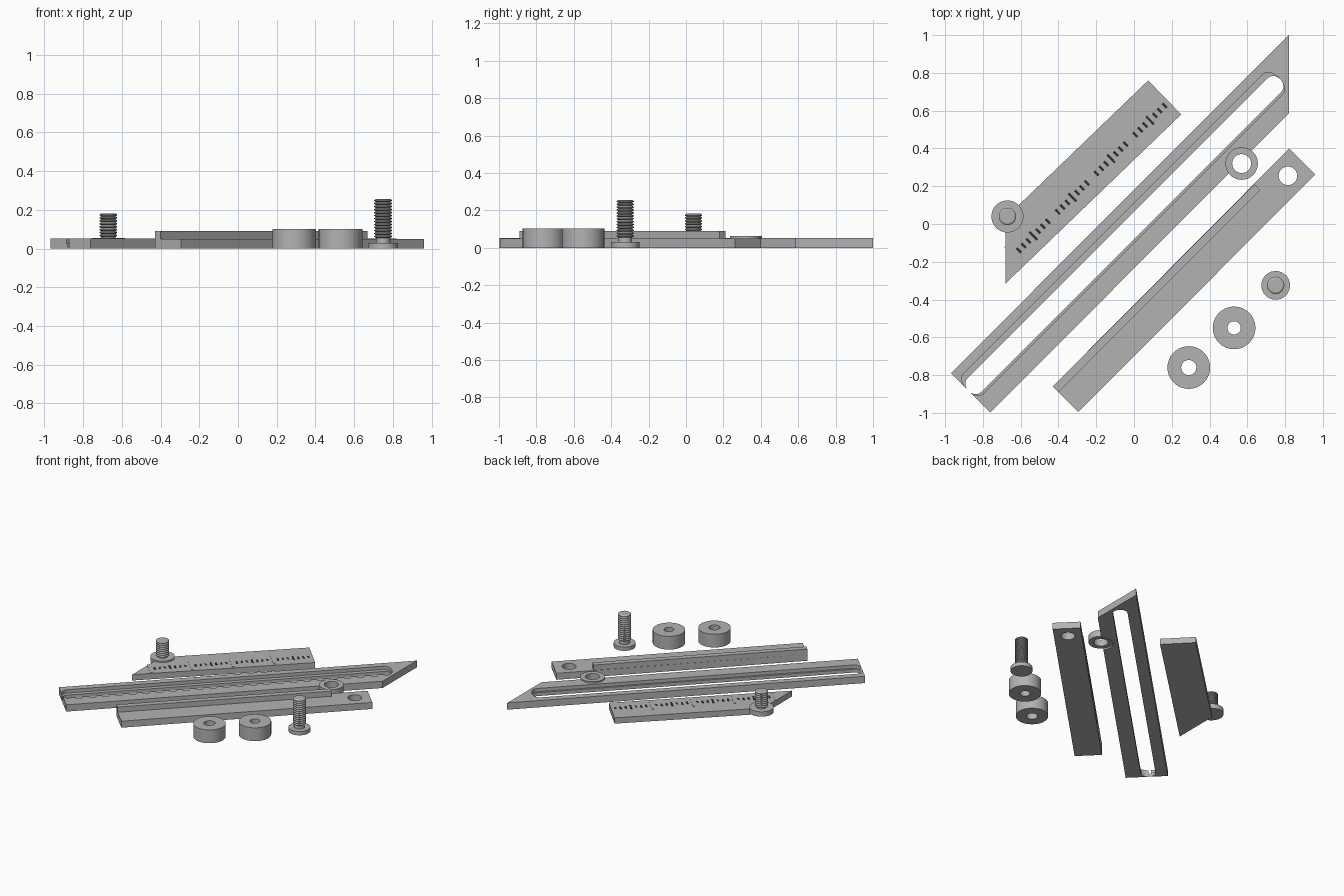
import bpy, bmesh, math
from mathutils import Vector

cube = bpy.data.objects.get("Cube")
if cube:
    bpy.data.objects.remove(cube)


def material(name, value):
    m = bpy.data.materials.new(name)
    m.use_nodes = True
    m.diffuse_color = (value, value, value, 1)
    m.node_tree.nodes["Principled BSDF"].inputs["Base Color"].default_value = (value, value, value, 1)
    return m


GREY = material("brushed grey", 0.45)
DARK = material("dark marking", 0.03)


def finish(name, bm, mat, smooth=False):
    bmesh.ops.recalc_face_normals(bm, faces=bm.faces)
    me = bpy.data.meshes.new(name)
    bm.to_mesh(me)
    bm.free()
    me.materials.append(mat)
    ob = bpy.data.objects.new(name, me)
    bpy.context.collection.objects.link(ob)
    if smooth:
        bpy.ops.object.select_all(action='DESELECT')
        ob.select_set(True)
        bpy.context.view_layer.objects.active = ob
        bpy.ops.object.shade_smooth_by_angle(angle=math.radians(30))
    return ob


def add_prism(bm, pts, z0, z1):
    base = bm.faces.new([bm.verts.new((x, y, z0)) for x, y in pts])
    top = bmesh.ops.extrude_face_region(bm, geom=[base])["geom"]
    bmesh.ops.translate(bm, vec=(0, 0, z1 - z0),
                        verts=[g for g in top if isinstance(g, bmesh.types.BMVert)])


def prism(name, pts, z0, z1, mat=GREY):
    bm = bmesh.new()
    add_prism(bm, pts, z0, z1)
    return finish(name, bm, mat)


def circle(x, y, r, n=40):
    return [(x + r * math.cos(math.tau * i / n), y + r * math.sin(math.tau * i / n)) for i in range(n)]


def lathe(name, x, y, profile, closed=False, n=40):
    """Revolve (radius, height) points about a vertical axis."""
    bm = bmesh.new()
    rings = [[bm.verts.new((px, py, z)) for px, py in circle(x, y, r, n)] for r, z in profile]
    pairs = list(zip(rings, rings[1:]))
    if closed:
        pairs.append((rings[-1], rings[0]))
    else:
        bm.faces.new(rings[0])
        bm.faces.new(rings[-1])
    for a, b in pairs:
        for i in range(n):
            j = (i + 1) % n
            bm.faces.new((a[i], a[j], b[j], b[i]))
    return finish(name, bm, GREY, True)


def ring(name, x, y, outer, inner, z0, z1):
    return lathe(name, x, y, [(inner, z0), (outer, z0), (outer, z1), (inner, z1)], True)


def cut(ob, pts, z0, z1):
    cutter = prism("cutter", pts, z0, z1)
    cutter.hide_render = True
    mod = ob.modifiers.new("cut", 'BOOLEAN')
    mod.operation, mod.solver, mod.object = 'DIFFERENCE', 'EXACT', cutter
    bpy.context.view_layer.objects.active = ob
    bpy.ops.object.modifier_apply(modifier=mod.name)
    bpy.data.objects.remove(cutter)


def diagonal(u, v):
    """Distance along and across the diagonal, as x and y."""
    return ((u - v) * math.sqrt(0.5), (u + v) * math.sqrt(0.5))


def slot(u0, u1, v0, v1, bulge=0.045, n=10):
    """Long slot with shallow rounded ends."""
    mid, half = (v0 + v1) / 2, (v1 - v0) / 2
    arc = [(bulge * math.cos(a), half * math.sin(a))
           for a in (math.pi * (i / n - 0.5) for i in range(n + 1))]
    right = [diagonal(u1 - bulge + c, mid + s) for c, s in arc]
    left = [diagonal(u0 + bulge - c, mid - s) for c, s in arc]
    return right + left


# Long slotted bar with a recessed ledge along the slot
T = 0.052
bar = prism("slotted_bar", [(-0.97, -0.79), (-0.762, -0.998), (0.82, 0.585), (0.82, 1.0)], 0, T)
cut(bar, slot(-1.245, 1.09, -0.071, 0.078), 0.026, 0.1)
cut(bar, slot(-1.245, 1.09, -0.057, 0.046), -0.05, 0.1)
cut(bar, circle(0.57, 0.32, 0.084), -0.05, 0.1)

# Washer seated in the edge of the slotted bar
ring("edge_washer", 0.57, 0.32, 0.086, 0.05, 0.012, 0.062)

# Fence bar with a raised lip and a pivot hole
fence = prism("fence_bar", [(-0.43, -0.86), (-0.295, -0.995), (0.96, 0.262), (0.822, 0.4)], 0, 0.05)
cut(fence, circle(0.815, 0.255, 0.049), -0.05, 0.1)
prism("fence_lip", [(-0.43, -0.86), (-0.4, -0.89), (0.668, 0.18), (0.638, 0.21)], 0.05, 0.09)

# Ruler plate with an angled end
RULER_TOP = 0.045
prism("ruler_plate", [(-0.68, -0.315), (0.25, 0.58), (0.075, 0.76), (-0.68, 0.033)], 0, RULER_TOP)


# Ruler graduations: short and half marks are dark, whole marks are raised lines
along = Vector((0.83, 0.825)).normalized()
across = Vector((-along.y, along.x))
zero = Vector((0.187, 0.652))
INCH = 0.29


def add_mark(bm, distance, width, low, high):
    c = zero - along * distance
    corners = [c + along * s * width / 2 + across * t
               for s, t in ((-1, low), (1, low), (1, high), (-1, high))]
    add_prism(bm, [(p.x, p.y) for p in corners], RULER_TOP - 0.002, RULER_TOP + 0.002)


dark_bm, line_bm = bmesh.new(), bmesh.new()
for i in range(1, 33):
    if i % 8 == 0:
        add_mark(line_bm, i * INCH / 8, 0.014, -0.07, 0.065)
    else:
        size = 0.03 if i % 4 == 0 else 0.017
        add_mark(dark_bm, i * INCH / 8, 0.013, -size, size)
finish("ruler_small_marks", dark_bm, DARK)
finish("ruler_whole_marks", line_bm, GREY)


# Bolts: flat round head, plain neck, ridged thread
def bolt(name, x, y, head_r, z0, head_top, neck_top, top, r=0.046):
    root = r * 0.8
    profile = [(head_r, z0), (head_r, head_top), (root, head_top), (root, neck_top)]
    count = round((top - neck_top) / 0.016)
    pitch = (top - neck_top) / count
    for i in range(count):
        z = neck_top + i * pitch
        profile += [(r, z + pitch * 0.35), (r, z + pitch * 0.6), (root, z + pitch)]
    lathe(name, x, y, profile)


bolt("short_bolt", -0.67, 0.04, 0.085, 0.018, 0.055, 0.06, 0.182)
bolt("long_bolt", 0.75, -0.325, 0.076, 0, 0.03, 0.055, 0.256)

# Round spacers
for side, x, y, hole in (("rear", 0.53, -0.55, 0.035), ("front", 0.29, -0.76, 0.04)):
    ring(side + "_spacer", x, y, 0.113, hole, 0, 0.102)
